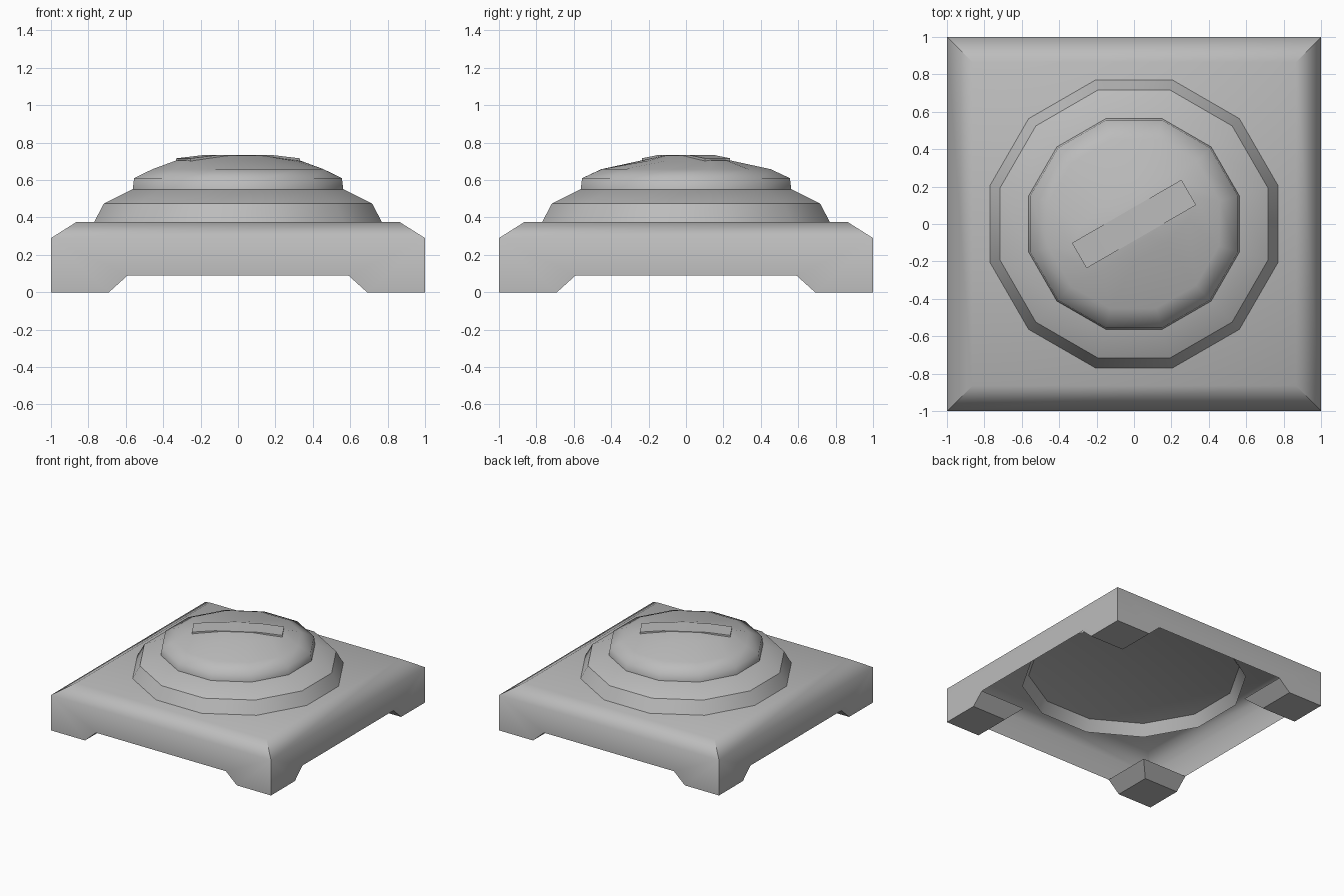
import bpy, bmesh, math
from mathutils import Matrix

cube = bpy.data.objects.get("Cube")
if cube:
    bpy.data.objects.remove(cube, do_unlink=True)

grey = bpy.data.materials.new("grey")
grey.diffuse_color = (0.5, 0.5, 0.5, 1)
grey.use_nodes = True
bsdf = grey.node_tree.nodes["Principled BSDF"]
bsdf.inputs["Base Color"].default_value = (0.5, 0.5, 0.5, 1)
bsdf.inputs["Roughness"].default_value = 0.8


def make(name, bm, smooth=None):
    mesh = bpy.data.meshes.new(name)
    bm.to_mesh(mesh)
    bm.free()
    mesh.materials.append(grey)
    ob = bpy.data.objects.new(name, mesh)
    bpy.context.scene.collection.objects.link(ob)
    if smooth:
        bpy.ops.object.select_all(action='DESELECT')
        ob.select_set(True)
        bpy.context.view_layer.objects.active = ob
        bpy.ops.object.shade_smooth_by_angle(angle=math.radians(smooth))
    return ob


def face(bm, pts):
    return bm.faces.new([bm.verts.new(p) for p in pts])


def rings(bm, sections, turn=0.0, cap=False):
    """Loft 12-sided rings; each section is (half length, half width, z, ellipse turn)."""
    loops = []
    for a, b, z, turn in sections:
        c, s = math.cos(turn), math.sin(turn)
        loop = []
        for k in range(12):
            t = math.radians(15 + 30 * k) - turn
            u, v = a * math.cos(t), b * math.sin(t)
            loop.append(bm.verts.new((u * c - v * s, u * s + v * c, z)))
        loops.append(loop)
    for lo, hi in zip(loops, loops[1:]):
        for k in range(12):
            j = (k + 1) % 12
            bm.faces.new((lo[k], lo[j], hi[j], hi[k]))
    if cap:
        bm.faces.new(loops[-1])


# Base plate: a thin shell with notched walls and a chamfered top rim
TOP, RIM, INNER, NOTCH = 0.375, 0.29, 0.865, 0.09
bm = bmesh.new()
wall = [(-1, 0), (-.69, 0), (-.59, NOTCH), (.59, NOTCH), (.69, 0), (1, 0), (1, RIM), (-1, RIM)]
for i in range(4):
    rot = Matrix.Rotation(i * math.pi / 2, 4, 'Z')
    f = face(bm, [(x, -1, z) for x, z in wall])
    g = face(bm, [(-1, -1, RIM), (1, -1, RIM), (INNER, -INNER, TOP), (-INNER, -INNER, TOP)])
    bmesh.ops.transform(bm, matrix=rot, verts=list(f.verts) + list(g.verts))
face(bm, [(-INNER, -INNER, TOP), (INNER, -INNER, TOP), (INNER, INNER, TOP), (-INNER, INNER, TOP)])
bmesh.ops.remove_doubles(bm, verts=bm.verts, dist=0.001)
# keep the four corner edges crisp
for f in bm.faces:
    f.smooth = True
for e in bm.edges:
    p, q = e.verts
    on_diagonal = all(abs(abs(v.co.x) - abs(v.co.y)) < 0.01 for v in e.verts)
    if on_diagonal and p.co.x * q.co.x > 0 and p.co.y * q.co.y > 0:
        e.smooth = False
make("base_plate", bm)

# Feet: bottom pads and sloping inner sides in each corner
for i, name in enumerate(("back_left", "back_right", "front_right", "front_left")):
    bm = bmesh.new()
    face(bm, [(.69, .69, 0), (.69, 1, 0), (1, 1, 0), (1, .69, 0)])
    face(bm, [(.69, .69, 0), (.59, .59, NOTCH), (.59, 1, NOTCH), (.69, 1, 0)])
    face(bm, [(.69, .69, 0), (1, .69, 0), (1, .59, NOTCH), (.59, .59, NOTCH)])
    bmesh.ops.remove_doubles(bm, verts=bm.verts, dist=0.001)
    bm.transform(Matrix.Rotation(i * math.pi / 2, 4, 'Z'))
    make(name + "_foot", bm)

# Collar: faceted ring whose skirt passes through the plate
bm = bmesh.new()
rings(bm, [(r, r, z, 0) for r, z in ((.846, .285), (.742, .475), (.585, .55))], cap=True)
make("collar", bm, 35)

# Domed cap: round at the foot, with a crown stretched along the bar
BAR = math.radians(30)
bm = bmesh.new()
rings(bm, [(.583, .583, .55, 0), (.575, .575, .61, 0), (.475, .465, .658, BAR),
           (.37, .18, .704, BAR), (.165, .105, .73, BAR)], cap=True)
make("domed_cap", bm, 80)

# Raised bar following the crown
bm = bmesh.new()
W = 0.078
path = [(-.338, .716), (-.165, .734), (.165, .734), (.338, .716)]
cross = []
for u, z in path:
    cross.append([bm.verts.new(p) for p in
                  ((u, -W, z - .04), (u, W, z - .04), (u, W, z), (u, -W, z))])
for a, b in zip(cross, cross[1:]):
    for k in range(4):
        j = (k + 1) % 4
        bm.faces.new((a[k], a[j], b[j], b[k]))
bm.faces.new(cross[0])
bm.faces.new(cross[-1])
bmesh.ops.recalc_face_normals(bm, faces=bm.faces)
bm.transform(Matrix.Rotation(BAR, 4, 'Z'))
make("crown_bar", bm, 30)
